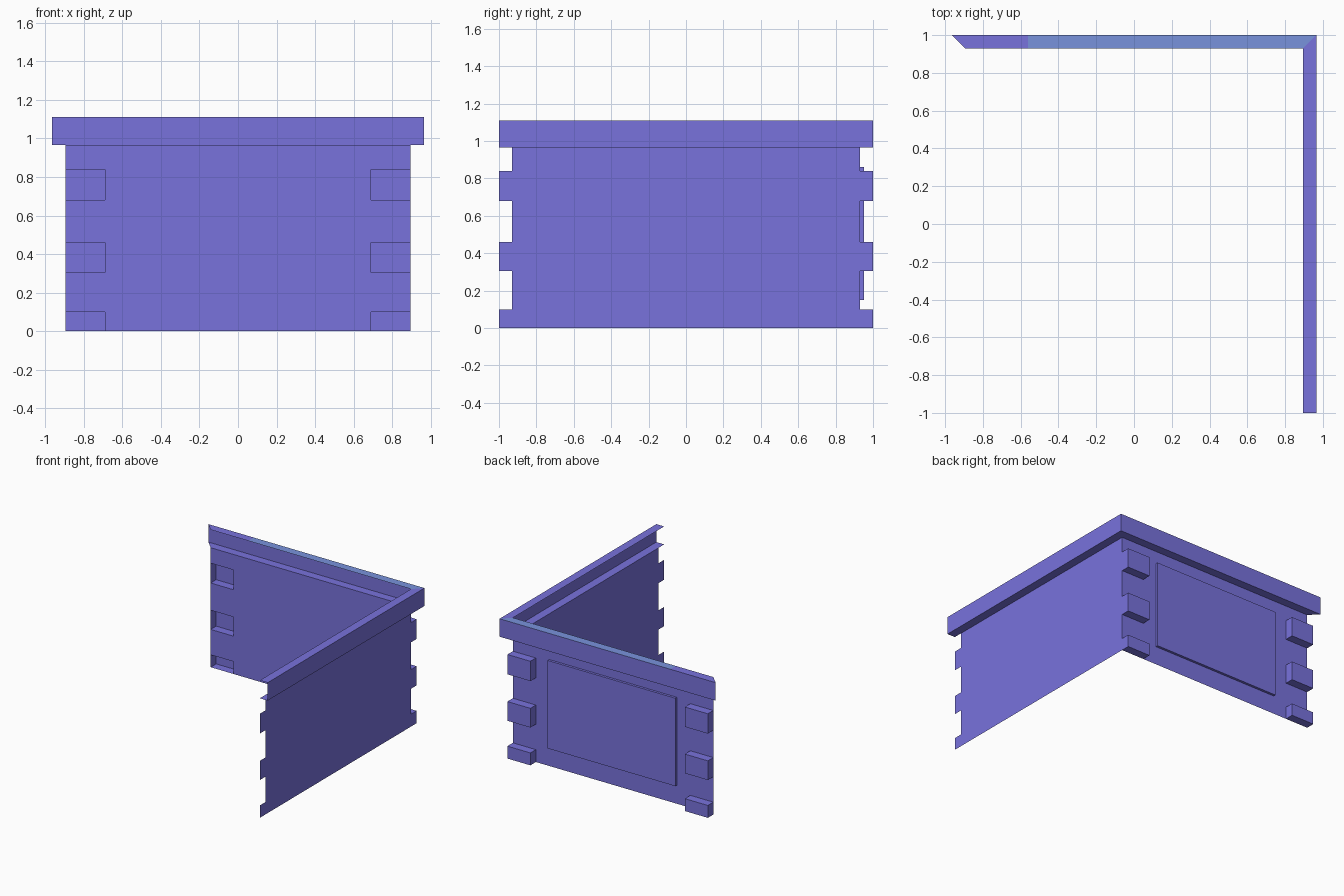
import bpy, bmesh

if "Cube" in bpy.data.objects:
    bpy.data.objects.remove(bpy.data.objects["Cube"])

# Main dimensions
X, XO = 0.895, 0.965        # wall plane / outer trim plane in x
Y, YO = 0.93, 1.0           # wall plane / outer trim plane in y
QX = 0.69                   # inner edge of corner blocks
LEVELS = [0, 0.10, 0.305, 0.46, 0.68, 0.84, 0.965]
BANDS = (0, 2, 4)           # level intervals occupied by corner blocks


def material(name, rgb):
    m = bpy.data.materials.new(name)
    m.diffuse_color = (*rgb, 1)
    m.use_nodes = True
    m.node_tree.nodes["Principled BSDF"].inputs["Base Color"].default_value = m.diffuse_color
    return m


violet = material("violet", (0.19, 0.17, 0.72))
blue = material("blue", (0.19, 0.29, 0.72))


def make(name, bm, mats=(violet,)):
    bmesh.ops.remove_doubles(bm, verts=bm.verts, dist=1e-5)
    me = bpy.data.meshes.new(name)
    bm.to_mesh(me)
    bm.free()
    for m in mats:
        me.materials.append(m)
    ob = bpy.data.objects.new(name, me)
    bpy.context.collection.objects.link(ob)
    return ob


def quad(bm, *pts):
    return bm.faces.new([bm.verts.new(p) for p in pts])


def wall(name, us, place, keep):
    """Thin wall sheet made of grid cells; keep(column, row) chooses cells."""
    bm = bmesh.new()
    for i in range(len(us) - 1):
        for j in range(len(LEVELS) - 1):
            if keep(i, j):
                a, b, c, d = us[i], us[i + 1], LEVELS[j], LEVELS[j + 1]
                quad(bm, place(a, c), place(b, c), place(b, d), place(a, d))
    return make(name, bm)


# Back wall, open behind the corner blocks
wall("back_wall", [X, QX, -QX, -X], lambda u, z: (u, Y, z),
     lambda i, j: i == 1 or j not in BANDS)

# Right wall, with tabs closing the block ends
wall("right_wall", [-YO, -Y, Y, YO], lambda u, z: (X, u, z),
     lambda i, j: i == 1 or j in BANDS)

# Hollow corner blocks on the back wall
for side, label in ((-1, "left"), (1, "right")):
    for n, j in enumerate(BANDS):
        z0, z1 = LEVELS[j], LEVELS[j + 1]
        a, b = side * QX, side * X
        bm = bmesh.new()
        quad(bm, (a, YO, z0), (b, YO, z0), (b, YO, z1), (a, YO, z1))
        quad(bm, (a, Y, z1), (b, Y, z1), (b, YO, z1), (a, YO, z1))
        quad(bm, (a, Y, z0), (b, Y, z0), (b, YO, z0), (a, YO, z0))
        quad(bm, (a, Y, z0), (a, YO, z0), (a, YO, z1), (a, Y, z1))
        if side < 0:
            quad(bm, (b, Y, z0), (b, YO, z0), (b, YO, z1), (b, Y, z1))
        bmesh.ops.remove_doubles(bm, verts=bm.verts, dist=1e-5)
        bmesh.ops.recalc_face_normals(bm, faces=bm.faces)
        if sum(f.normal.y for f in bm.faces) < 0:
            bmesh.ops.reverse_faces(bm, faces=bm.faces)
        make(f"corner_block_{label}_{n + 1}", bm)

# Raised panel on the outside of the back wall
bm = bmesh.new()
bmesh.ops.create_cube(bm, size=1)
for v in bm.verts:
    v.co = (v.co.x * 1.14, Y + 0.011 + v.co.y * 0.02, 0.505 + v.co.z * 0.71)
make("raised_panel", bm)

# Channel-shaped cornice swept around the corner, mitred at the left end
ZB, ZT = 0.965, 1.11
path = [((-X, Y), (-XO, YO)), ((-0.56, Y), (-0.56, YO)),
        ((X, Y), (XO, YO)), ((X, -YO), (XO, -YO))]
bm = bmesh.new()
for k in range(len(path) - 1):
    rings = [[(*i, ZB), (*o, ZB), (*o, ZT), (*i, ZT)] for i, o in path[k:k + 2]]
    for e in range(3):
        f = quad(bm, rings[0][e], rings[0][e + 1], rings[1][e + 1], rings[1][e])
        if k == 1 and e == 2:       # blue strip on top of the back cornice
            f.material_index = 1
bmesh.ops.remove_doubles(bm, verts=bm.verts, dist=1e-5)
bm.normal_update()
if sum(f.normal.y + f.normal.x for f in bm.faces) < 0:
    bmesh.ops.reverse_faces(bm, faces=bm.faces)
make("cornice", bm, (violet, blue))
